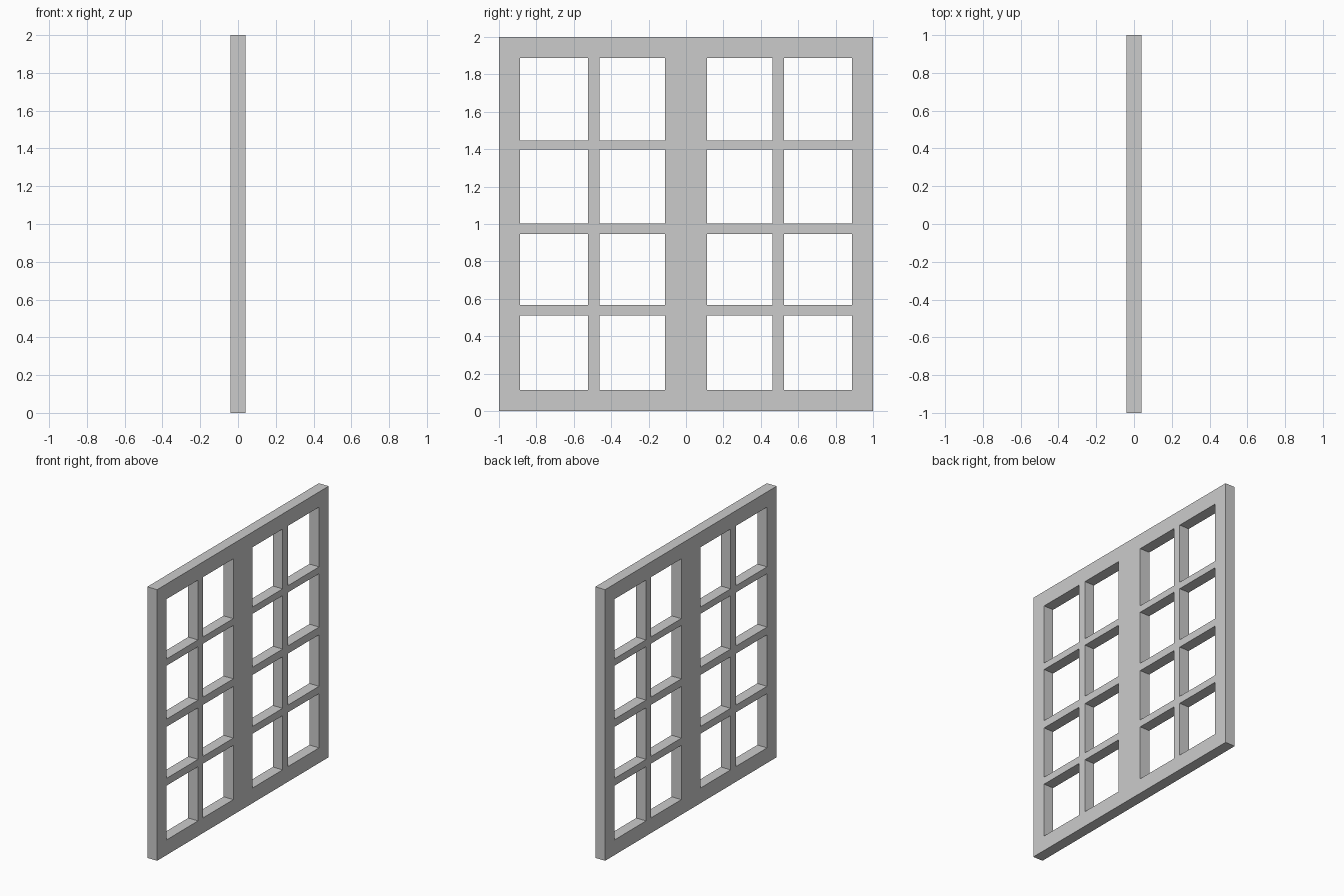
import bpy

if "Cube" in bpy.data.objects:
    bpy.data.objects.remove(bpy.data.objects["Cube"])

DEPTH = 0.08          # thickness of the whole window
EDGE = 0.112          # width of the sash rails and stiles
MUNTIN = [(0.512, 0.566), (0.946, 1.003), (1.397, 1.447)]  # z ranges of the cross bars
BAR = 0.06            # width of the upright glazing bar


def box(name, y0, y1, z0, z1, depth=DEPTH):
    bpy.ops.mesh.primitive_cube_add(size=1, location=(0, (y0 + y1) / 2, (z0 + z1) / 2))
    ob = bpy.context.object
    ob.name = name
    ob.scale = (depth, y1 - y0, z1 - z0)
    bpy.ops.object.transform_apply(location=False, rotation=False, scale=True)
    return ob


def sash(side, y0):
    y1, c = y0 + 1, y0 + 0.507 if y0 < 0 else y0 + 0.493
    a, b = y0 + EDGE, y1 - EDGE
    # outer frame of the sash
    box(side + "_outer_stile_a", y0, a, 0, 2)
    box(side + "_outer_stile_b", b, y1, 0, 2)
    box(side + "_bottom_rail", a, b, 0, EDGE)
    box(side + "_top_rail", a, b, 2 - EDGE, 2)
    # full-width horizontal glazing bars
    for i, (z0, z1) in enumerate(MUNTIN):
        box(f"{side}_cross_bar_{i + 1}", a, b, z0, z1)
    # upright glazing bar, in pieces between the cross bars
    cuts = [EDGE] + [z for m in MUNTIN for z in m] + [2 - EDGE]
    for i in range(0, len(cuts), 2):
        box(f"{side}_upright_bar_{i // 2 + 1}", c - BAR / 2, c + BAR / 2, cuts[i], cuts[i + 1])


# two matching sashes side by side
sash("left_sash", -1)
sash("right_sash", 0)
